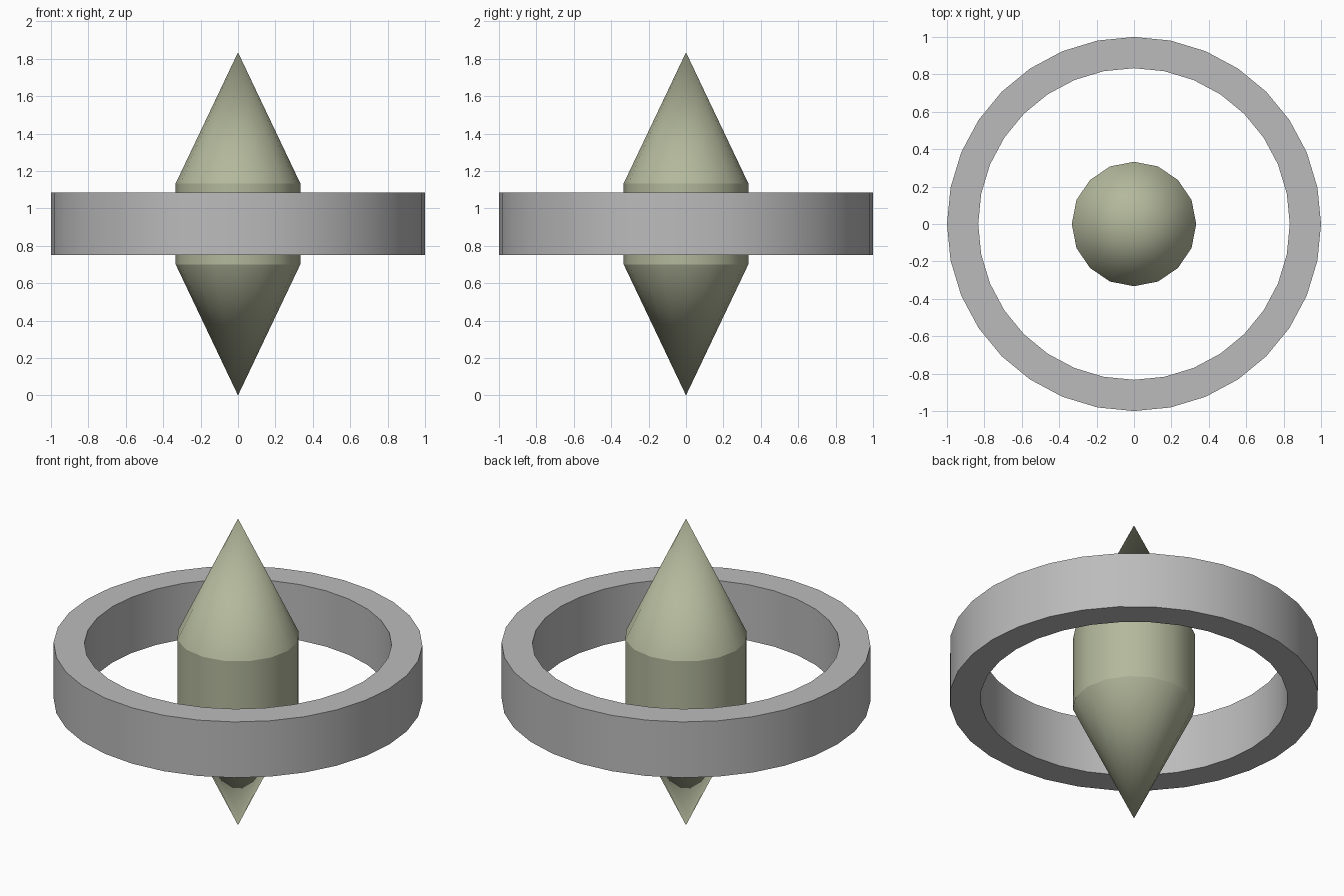
import bpy
import math

if "Cube" in bpy.data.objects:
    bpy.data.objects.remove(bpy.data.objects["Cube"])

MID = 0.917  # height of the symmetry plane


def material(name, rgb):
    mat = bpy.data.materials.new(name)
    mat.use_nodes = True
    mat.diffuse_color = (*rgb, 1)
    mat.node_tree.nodes["Principled BSDF"].inputs["Base Color"].default_value = (*rgb, 1)
    return mat


def lathe(name, profile, sides, mat, smooth_angle, closed=False):
    """Spin (radius, height) points round the z axis; zero radius gives a pole."""
    verts, rows = [], []
    for r, z in profile:
        start = len(verts)
        count = sides if r > 0 else 1
        for i in range(count):
            a = math.tau * i / sides
            verts.append((r * math.cos(a), r * math.sin(a), z))
        rows.append([start + i % count for i in range(sides + 1)])
    pairs = list(zip(rows, rows[1:]))
    if closed:
        pairs.append((rows[-1], rows[0]))
    faces = []
    for low, high in pairs:
        for i in range(sides):
            loop = [low[i], low[i + 1], high[i + 1], high[i]]
            faces.append(list(dict.fromkeys(loop)))
    mesh = bpy.data.meshes.new(name)
    mesh.from_pydata(verts, [], faces)
    mesh.materials.append(mat)
    obj = bpy.data.objects.new(name, mesh)
    bpy.context.collection.objects.link(obj)
    bpy.ops.object.select_all(action="DESELECT")
    obj.select_set(True)
    bpy.context.view_layer.objects.active = obj
    bpy.ops.object.shade_smooth_by_angle(angle=math.radians(smooth_angle))
    return obj


olive = material("pale olive", (0.45, 0.48, 0.33))
grey = material("light grey", (0.5, 0.5, 0.5))

# Central spindle: a short cylinder with a cone at each end
lathe("spindle", [(0, 0), (0.333, MID - 0.217), (0.333, MID + 0.217), (0, 2 * MID)],
      16, olive, 24)

# Floating ring round the spindle
low, high = MID - 0.167, MID + 0.167
lathe("ring", [(0.833, high), (0.833, low), (1, low), (1, high)],
      32, grey, 30, closed=True)
